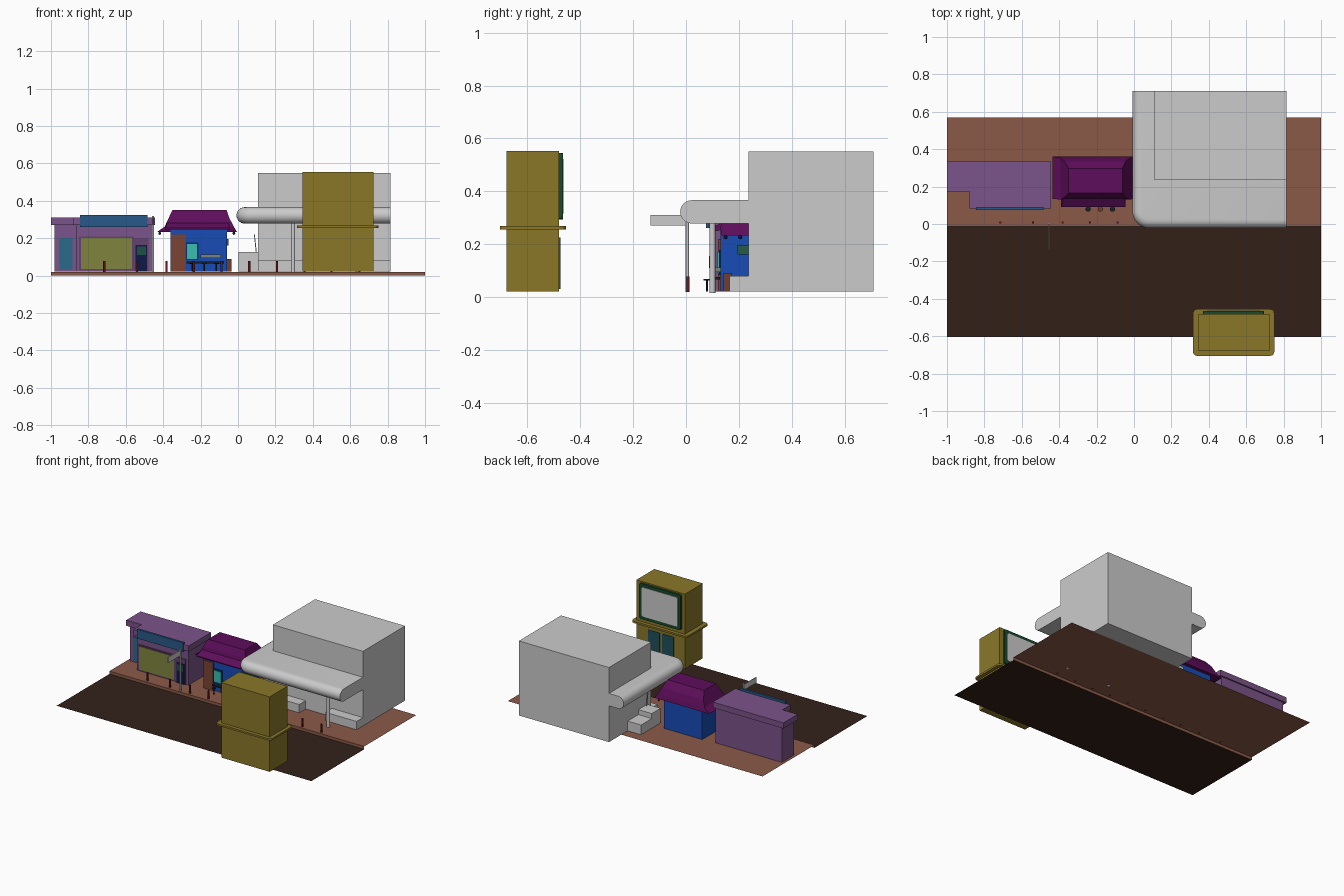
import bpy, bmesh, math

if "Cube" in bpy.data.objects:
    bpy.data.objects.remove(bpy.data.objects["Cube"])

mats = {}


def paint(ob, hexcol):
    if not hexcol:
        return ob
    if hexcol not in mats:
        m = bpy.data.materials.new("paint_" + hexcol)
        c = [(int(hexcol[i:i + 2], 16) / 255) ** 2.2 for i in (0, 2, 4)]
        m.diffuse_color = (*c, 1)
        m.use_nodes = True
        m.node_tree.nodes["Principled BSDF"].inputs["Base Color"].default_value = m.diffuse_color
        mats[hexcol] = m
    ob.data.materials.append(mats[hexcol])
    return ob


def finish(name, bm, col=None, smooth=False):
    me = bpy.data.meshes.new(name)
    bm.to_mesh(me)
    bm.free()
    ob = bpy.data.objects.new(name, me)
    bpy.context.collection.objects.link(ob)
    if smooth:
        bpy.ops.object.select_all(action='DESELECT')
        bpy.context.view_layer.objects.active = ob
        ob.select_set(True)
        bpy.ops.object.shade_smooth_by_angle(angle=math.radians(40))
    return paint(ob, col)


def loft(name, rings, col=None, smooth=False):
    """Skin a stack of equal-length closed rings and cap both ends."""
    bm = bmesh.new()
    vs = [[bm.verts.new(p) for p in r] for r in rings]
    n = len(vs[0])
    for a, b in zip(vs, vs[1:]):
        for i in range(n):
            bm.faces.new((a[i], a[(i + 1) % n], b[(i + 1) % n], b[i]))
    bm.faces.new(vs[0][::-1])
    bm.faces.new(vs[-1])
    bmesh.ops.recalc_face_normals(bm, faces=bm.faces)
    return finish(name, bm, col, smooth)


def rect(x0, x1, y0, y1, z):
    return [(x0, y0, z), (x1, y0, z), (x1, y1, z), (x0, y1, z)]


def box(name, x0, x1, y0, y1, z0, z1, col=None):
    return loft(name, [rect(x0, x1, y0, y1, z0), rect(x0, x1, y0, y1, z1)], col)


def prism(name, plan, z0, z1, col=None):
    return loft(name, [[(x, y, z) for x, y in plan] for z in (z0, z1)], col)


def cyl(name, x, y, z0, z1, r, col=None, n=16):
    ring = [(x + r * math.cos(i * math.tau / n), y + r * math.sin(i * math.tau / n)) for i in range(n)]
    return loft(name, [[(a, b, z) for a, b in ring] for z in (z0, z1)], col, True)


def sheet(name, profile, col):
    """Open strip running the full width of the street."""
    bm = bmesh.new()
    vs = [[bm.verts.new((x, y, z)) for x in (-1, 1)] for y, z in profile]
    for a, b in zip(vs, vs[1:]):
        bm.faces.new((a[0], a[1], b[1], b[0]))
    return finish(name, bm, col)


G = 0.021  # pavement level

# street
sheet("road", [(-.605, 0), (-.013, 0)], "36261F")
sheet("sidewalk", [(-.013, 0), (-.013, .02), (.57, .02)], "8A5A49")

# large grey building
box("main_block", .108, .815, .237, .71, G, .55)
rings = []
for k in range(13):
    t = math.radians(-90 + 15 * k)
    inset, z = .044 * (1 - math.cos(t)), .322 + .044 * math.sin(t)
    R = .09 - inset
    cx, cy = -.008 + .09, -.022 + .09
    arc = [(cx + R * math.cos(a), cy + R * math.sin(a), z)
           for a in (math.radians(180 + 9 * i) for i in range(11))]
    rings.append(arc + [(.815, cy - R, z), (.815, .71, z), (cx - R, .71, z)])
loft("canopy", rings, None, True)
for x in (.295, .64):
    cyl("canopy_column", x, .10, .014, .285, .011)
for x0, x1 in ((.108, .365), (.57, .815)):
    box("entrance_planter", x0, x1, .165, .237, G, .08)
box("side_box", .003, .108, .28, .50, G, .09)
box("side_box_top", .003, .108, .28, .38, .09, .125)
loft("side_pipe", [rect(.096, .101, .30, .305, .12), rect(.085, .09, .30, .305, .22)])

# golden cabinet tower
gold = "89772D"
box("cabinet_base", .345, .725, -.68, -.48, G, .256, gold)
box("cabinet_top", .345, .725, -.68, -.48, .267, .553, gold)


def rounded(x0, x1, a0, a1, r):
    return [(cx + r * math.cos(math.radians(s + d)), cy + r * math.sin(math.radians(s + d)))
            for cx, cy, s in ((x0 + r, a0 + r, 180), (x1 - r, a0 + r, 270),
                              (x1 - r, a1 - r, 0), (x0 + r, a1 - r, 90))
            for d in (0, 30, 60, 90)]


prism("cabinet_ledge", rounded(.315, .75, -.705, -.455, .022), .255, .268, gold)
for name, e, y0, y1, col in (("screen_frame", 0, -.482, -.466, "1F4A30"), ("screen", .022, -.47, -.463, None)):
    plan = rounded(.368 + e, .695 - e, .293 + e, .544 - e, .012)
    loft(name, [[(x, y, z) for x, z in plan] for y in (y0, y1)], col)
for x in (.43, .54):
    box("cabinet_door", x, x + .09, -.482, -.476, .03, .225, "24505A")

# purple shop
pur, dpur = "7A5488", "64446F"
prism("shop_walls", [(-.98, .19), (-.865, .19), (-.865, .10), (-.46, .10), (-.46, .325), (-.98, .325)], G, .27, pur)
prism("shop_parapet", [(-1, .175), (-.88, .175), (-.88, .083), (-.445, .083), (-.445, .335), (-1, .335)], .27, .31, pur)
box("shop_sign", -.845, -.485, .075, .09, .26, .325, "2D5A88")
box("shop_window_frame", -.85, -.557, .094, .10, .027, .208, dpur)
box("shop_window", -.84, -.567, .09, .10, .035, .20, "7F8440")
box("shop_side_window", -.955, -.885, .184, .19, .03, .20, "2F6A88")
box("shop_door_frame", -.555, -.478, .094, .10, G, .20, dpur)
box("shop_door", -.547, -.486, .09, .10, G, .165, "161F45")
box("shop_door_glass", -.54, -.493, .087, .092, .11, .155, "24504A")

# blue cafe
blue = "1D4DB5"
box("cafe_walls", -.362, -.06, .13, .335, G, .26, blue)
box("cafe_door", -.358, -.28, .122, .132, G, .22, "7A4536")
box("cafe_window_frame", -.279, -.212, .124, .132, .083, .178, "123070")
box("cafe_window", -.274, -.218, .12, .13, .09, .17, "3CBCB0")
box("cafe_serving_sill", -.20, -.09, .105, .132, .095, .112, "7B8578")
box("cafe_wall_sign", -.062, -.05, .195, .25, .16, .197, "2A5A4A")
box("cafe_side_crate", -.06, -.035, .14, .175, G, .09, "6E4034")

# flared cafe roof and hanging lanterns
roof = [rect(-.435, -.005, .135, .36, .232), rect(-.392, -.022, .13, .352, .262),
        rect(-.372, -.045, .142, .335, .305), rect(-.35, -.062, .165, .297, .352)]
loft("cafe_roof", roof, "5E155B")
loft("cafe_front_awning", [rect(-.39, -.045, .09, .10, .247), rect(-.39, -.045, .09, .14, .254),
                           rect(-.375, -.05, .14, .145, .285)], "5E155B")


def lantern(x, y, z):
    bm = bmesh.new()
    bmesh.ops.create_uvsphere(bm, u_segments=10, v_segments=6, radius=.008)
    bmesh.ops.translate(bm, verts=bm.verts, vec=(x, y, z))
    finish("roof_lantern", bm, "1B1830", True)


for i in range(4):
    for x in (-.418, -.022):
        lantern(x, .15 + .055 * i, .226)

# cafe counter, stools and table
dark = "1C2530"
box("cafe_counter", -.275, -.075, .10, .128, .066, .075, dark)
for x in (-.245, -.18, -.115):
    cyl("stool_leg", x, .08, G, .062, .004, dark, 8)
    cyl("stool_seat", x, .08, .062, .068, .014, "6E4034" if x == -.18 else dark)

# kerb bollards
for i in range(10):
    cyl("bollard", (-.715, -.54, -.382, -.236, -.088, .06, .208, .355, .50, .65)[i], .008, .018, .078, .006, "6B1F25", 12)

# street sign
cyl("sign_pole", -.455, .005, .018, .318, .006, None, 12)
box("sign_plate", -.458, -.453, -.135, .005, .27, .31)
